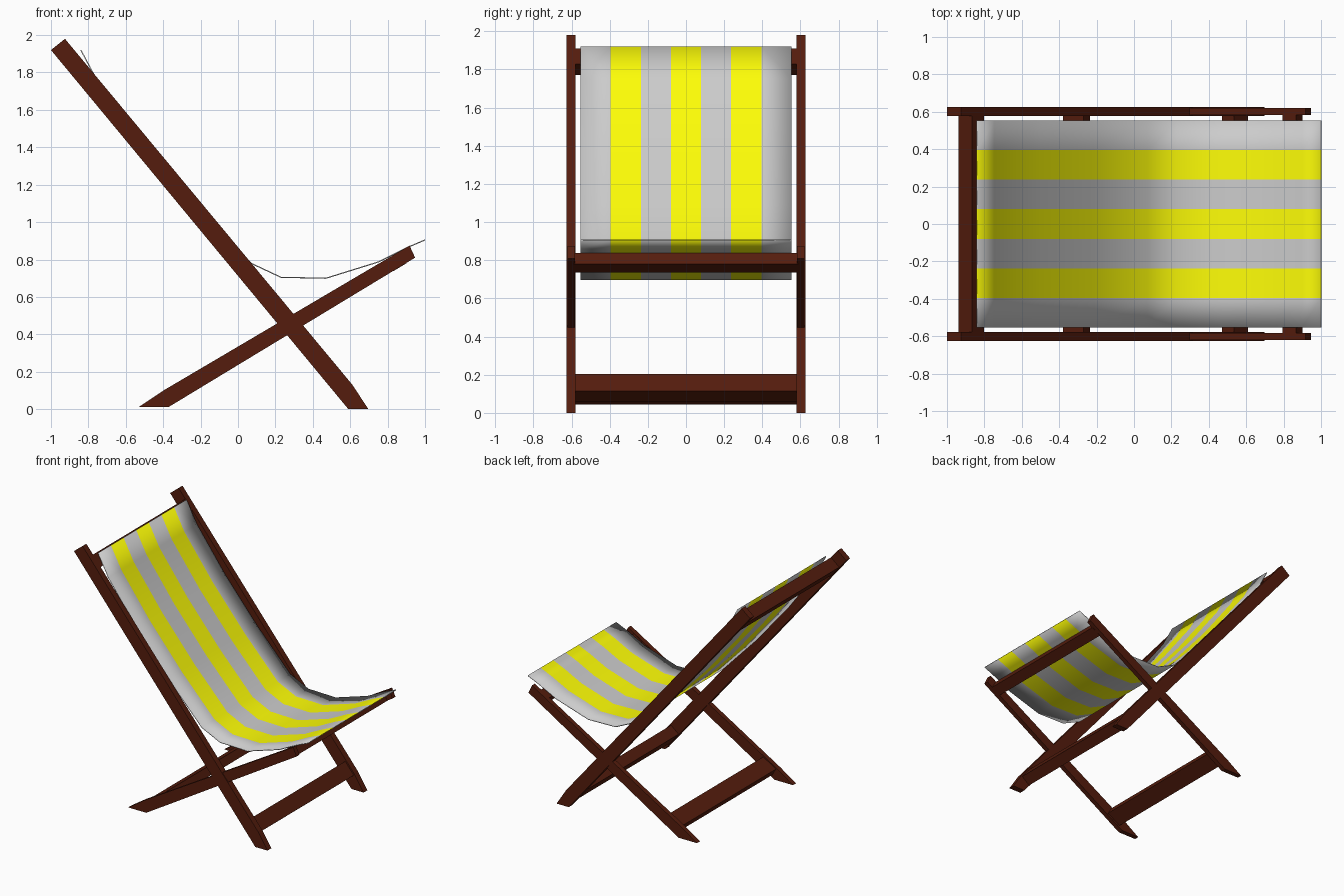
import bpy, bmesh, math
from mathutils import Vector

if "Cube" in bpy.data.objects:
    bpy.data.objects.remove(bpy.data.objects["Cube"])


def material(name, rgb):
    m = bpy.data.materials.new(name)
    m.diffuse_color = (*rgb, 1)
    m.use_nodes = True
    m.node_tree.nodes["Principled BSDF"].inputs["Base Color"].default_value = m.diffuse_color
    return m


WOOD = material("dark_wood", (0.09, 0.012, 0.004))
YELLOW = material("yellow_canvas", (1.0, 1.0, 0.002))
GREY = material("grey_canvas", (0.55, 0.55, 0.55))


def finish(name, bm, mats):
    bmesh.ops.recalc_face_normals(bm, faces=bm.faces)
    me = bpy.data.meshes.new(name)
    bm.to_mesh(me)
    bm.free()
    for m in mats:
        me.materials.append(m)
    ob = bpy.data.objects.new(name, me)
    bpy.context.collection.objects.link(ob)
    return ob


def prism(name, profile, y0, y1):
    """Extrude an x-z profile from y0 to y1."""
    bm = bmesh.new()
    face = bm.faces.new([bm.verts.new((x, y0, z)) for x, z in profile])
    ext = bmesh.ops.extrude_face_region(bm, geom=[face])["geom"]
    verts = [g for g in ext if isinstance(g, bmesh.types.BMVert)]
    bmesh.ops.translate(bm, verts=verts, vec=(0, y1 - y0, 0))
    return finish(name, bm, [WOOD])


def crossbar(name, centre, direction, length, thick):
    """Bar across the chair, its section aligned with the rail direction."""
    c = Vector(centre)
    d = Vector(direction).normalized()
    n = Vector((-d.y, d.x))
    corners = [c + d * length / 2 * a + n * thick / 2 * b
               for a, b in ((-1, -1), (1, -1), (1, 1), (-1, 1))]
    prism(name, [tuple(p) for p in corners], -0.59, 0.59)


# Side rails, long back pair and short seat pair, with angled feet
LONG = [(0.59, 0), (0.697, 0), (0.612, 0.13), (-0.925, 1.98), (-1.0, 1.92)]
SHORT = [(-0.53, 0.012), (-0.37, 0.012), (0.947, 0.81), (0.917, 0.875), (-0.395, 0.102)]
for side, s in (("left", -1), ("right", 1)):
    prism("back_rail_" + side, LONG, s * 0.578, s * 0.626)
    prism("seat_rail_" + side, SHORT, s * 0.583, s * 0.62)

# Crossbars
BACK_DIR, SEAT_DIR = (-0.635, 0.772), (0.857, 0.515)
crossbar("top_crossbar", (-0.87, 1.84), BACK_DIR, 0.104, 0.093)
crossbar("front_foot_crossbar", (0.54, 0.132), BACK_DIR, 0.118, 0.085)
crossbar("seat_front_crossbar", (0.848, 0.788), SEAT_DIR, 0.085, 0.068)
crossbar("rear_foot_crossbar", (-0.308, 0.105), SEAT_DIR, 0.13, 0.065)

# Hanging striped canvas
PATH = [(-0.84, 1.92), (-0.75, 1.75), (-0.5, 1.415), (-0.22, 1.085),
        (0.07, 0.78), (0.23, 0.705), (0.47, 0.70), (0.75, 0.787), (0.9, 0.862), (1.0, 0.905)]
STRIPES = [-0.553, -0.395, -0.237, -0.079, 0.079, 0.237, 0.395, 0.553]
bm = bmesh.new()
grid = [[bm.verts.new((x, y, z)) for y in STRIPES] for x, z in PATH]
for r0, r1 in zip(grid, grid[1:]):
    for i in range(len(STRIPES) - 1):
        f = bm.faces.new((r0[i], r1[i], r1[i + 1], r0[i + 1]))
        f.material_index = i % 2
        f.smooth = True
canvas = finish("canvas_seat", bm, [GREY, YELLOW])
# Keep the upper side of the canvas as the front of the sheet
if canvas.data.polygons[0].normal.z < 0:
    canvas.data.flip_normals()
# Thin cloth thickness
solid = canvas.modifiers.new("cloth_thickness", "SOLIDIFY")
solid.thickness = 0.006
solid.offset = 0
bpy.context.view_layer.objects.active = canvas
canvas.select_set(True)
bpy.ops.object.shade_smooth_by_angle(angle=math.radians(50))
